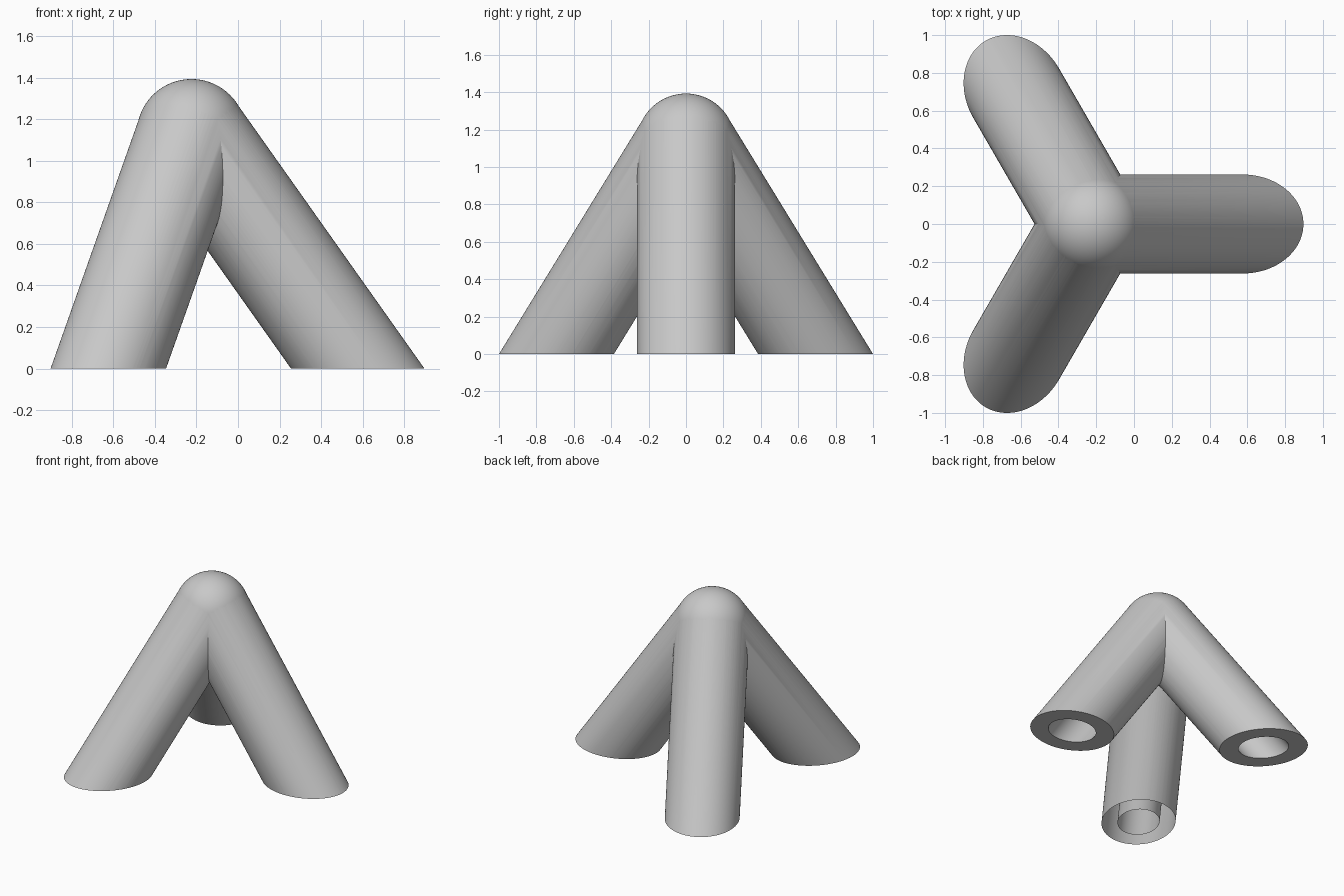
import bpy
import math
from mathutils import Vector

if "Cube" in bpy.data.objects:
    bpy.data.objects.remove(bpy.data.objects["Cube"], do_unlink=True)

RADIUS = 0.262          # outer tube radius
BORE = 0.149            # socket radius
APEX = Vector((-0.224, 0, 1.13))
SPREAD = 0.8            # horizontal run of each leg
SOCKET_END = 0.4        # solid length left between apex and socket
OVERRUN = 0.4           # extra length trimmed off at the floor

grey = bpy.data.materials.new("plain grey")
grey.use_nodes = True
colour = (0.58, 0.58, 0.58, 1)
grey.diffuse_color = colour
grey.node_tree.nodes["Principled BSDF"].inputs["Base Color"].default_value = colour


def rod(name, radius, start, end):
    """Straight cylinder between two points."""
    axis = end - start
    bpy.ops.mesh.primitive_cylinder_add(
        vertices=96, radius=radius, depth=axis.length, location=(start + end) / 2,
        rotation=axis.to_track_quat('Z', 'Y').to_euler())
    obj = bpy.context.object
    obj.name = name
    return obj


def combine(target, tool, operation):
    """Apply a boolean and drop the tool."""
    mod = target.modifiers.new("cut", 'BOOLEAN')
    mod.operation = operation
    mod.solver = 'EXACT'
    mod.object = tool
    bpy.ops.object.select_all(action='DESELECT')
    bpy.context.view_layer.objects.active = target
    target.select_set(True)
    bpy.ops.object.modifier_apply(modifier=mod.name)
    bpy.data.objects.remove(tool, do_unlink=True)


# Rounded apex
bpy.ops.mesh.primitive_uv_sphere_add(segments=96, ring_count=48,
                                     radius=RADIUS + 0.001, location=APEX)
body = bpy.context.object
body.name = "three_leg_connector"

# Three legs and their sockets, spaced evenly around the apex
legs, sockets = [], []
for i in range(3):
    angle = math.radians(120 * i)
    foot = Vector((APEX.x + SPREAD * math.cos(angle), SPREAD * math.sin(angle), 0))
    along = (foot - APEX).normalized()
    end = foot + along * OVERRUN
    legs.append(rod("leg", RADIUS, APEX, end))
    sockets.append(rod("socket", BORE, APEX + along * SOCKET_END, end + along * 0.1))

for leg in legs:
    combine(body, leg, 'UNION')
for socket in sockets:
    combine(body, socket, 'DIFFERENCE')

# Trim the feet flat on the floor
bpy.ops.mesh.primitive_cube_add(size=4, location=(0, 0, -2))
combine(body, bpy.context.object, 'DIFFERENCE')

body.data.materials.clear()
body.data.materials.append(grey)
bpy.ops.object.select_all(action='DESELECT')
bpy.context.view_layer.objects.active = body
body.select_set(True)
bpy.ops.object.shade_smooth_by_angle(angle=math.radians(25))
